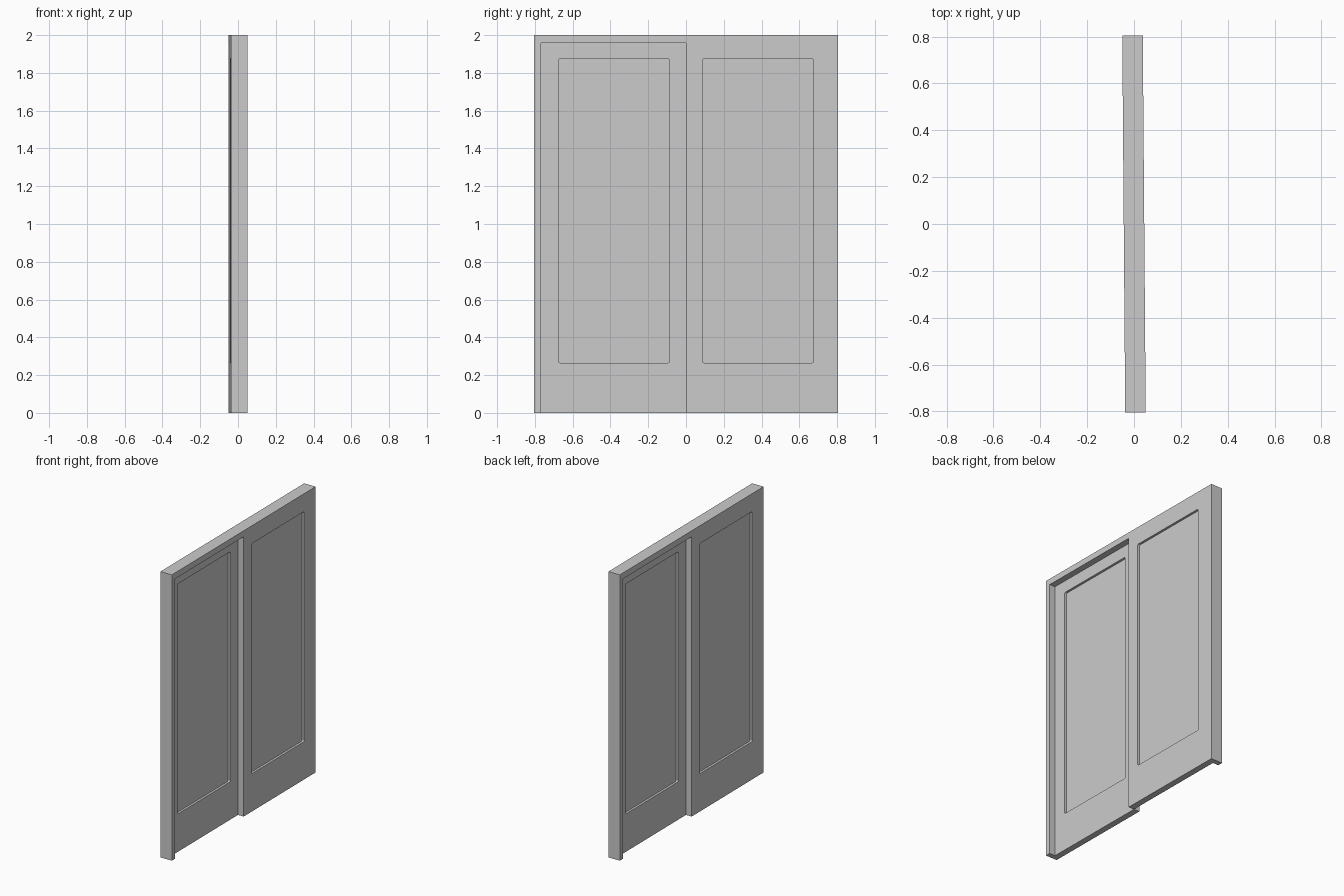
import bpy, math
from mathutils import Matrix, Vector

if "Cube" in bpy.data.objects:
    bpy.data.objects.remove(bpy.data.objects["Cube"])

HALF_W, INNER_W = 0.804, 0.768      # frame outer and inner half width
TOP, LINTEL = 2.0, 1.958            # frame top and underside of the header
T = 0.0875                          # frame thickness; each door takes half
TURN = Matrix.Rotation(0.0078, 4, 'Z')   # the whole set stands slightly turned


def extrude_profile(name, loops, x0, x1):
    """Fill (y, z) outlines, with inner loops as holes, and extrude from x0 to x1."""
    cu = bpy.data.curves.new(name + "_profile", 'CURVE')
    cu.dimensions, cu.fill_mode = '2D', 'BOTH'
    cu.extrude = (x1 - x0) / 2
    for pts in loops:
        sp = cu.splines.new('POLY')
        sp.points.add(len(pts) - 1)
        for p, (y, z) in zip(sp.points, pts):
            p.co = (y, z, 0, 1)
        sp.use_cyclic_u = True
    tmp = bpy.data.objects.new(name + "_tmp", cu)
    bpy.context.collection.objects.link(tmp)
    bpy.context.view_layer.update()
    dg = bpy.context.evaluated_depsgraph_get()
    me = bpy.data.meshes.new_from_object(tmp.evaluated_get(dg))
    bpy.data.objects.remove(tmp)
    for v in me.vertices:
        a, b, c = v.co
        v.co = TURN @ Vector((c + (x0 + x1) / 2, a, b))
    for p in me.polygons:
        p.use_smooth = False
    me.name = name
    ob = bpy.data.objects.new(name, me)
    bpy.context.collection.objects.link(ob)
    return ob


def rect(y0, y1, z0, z1, r=0.0):
    if r == 0:
        return [(y0, z0), (y1, z0), (y1, z1), (y0, z1)]
    pts = []
    corners = [(y1 - r, z1 - r), (y0 + r, z1 - r), (y0 + r, z0 + r), (y1 - r, z0 + r)]
    for q, (cy, cz) in enumerate(corners):
        for i in range(5):
            a = math.radians(90 * q + 22.5 * i)
            pts.append((cy + r * math.cos(a), cz + r * math.sin(a)))
    return pts


# surround: two posts and a header in one piece
extrude_profile("door_frame", [[
    (-HALF_W, 0), (-INNER_W, 0), (-INNER_W, LINTEL), (INNER_W, LINTEL),
    (INNER_W, 0), (HALF_W, 0), (HALF_W, TOP), (-HALF_W, TOP)]], -T / 2, T / 2)

# two sliding doors on opposite halves of the thickness, each with a sunk pane
for side, label in ((-1, "left"), (1, "right")):
    y0, y1 = sorted((0, side * INNER_W))
    x0, x1 = sorted((0, side * T / 2))
    p0, p1 = sorted((side * 0.087, side * 0.675))
    extrude_profile(label + "_sliding_door",
                    [rect(y0, y1, 0, LINTEL), rect(p0, p1, 0.265, 1.875, 0.01)], x0, x1)
    extrude_profile(label + "_door_pane",
                    [rect(p0 - 0.004, p1 + 0.004, 0.261, 1.879)], x0 + 0.016, x1 - 0.016)
